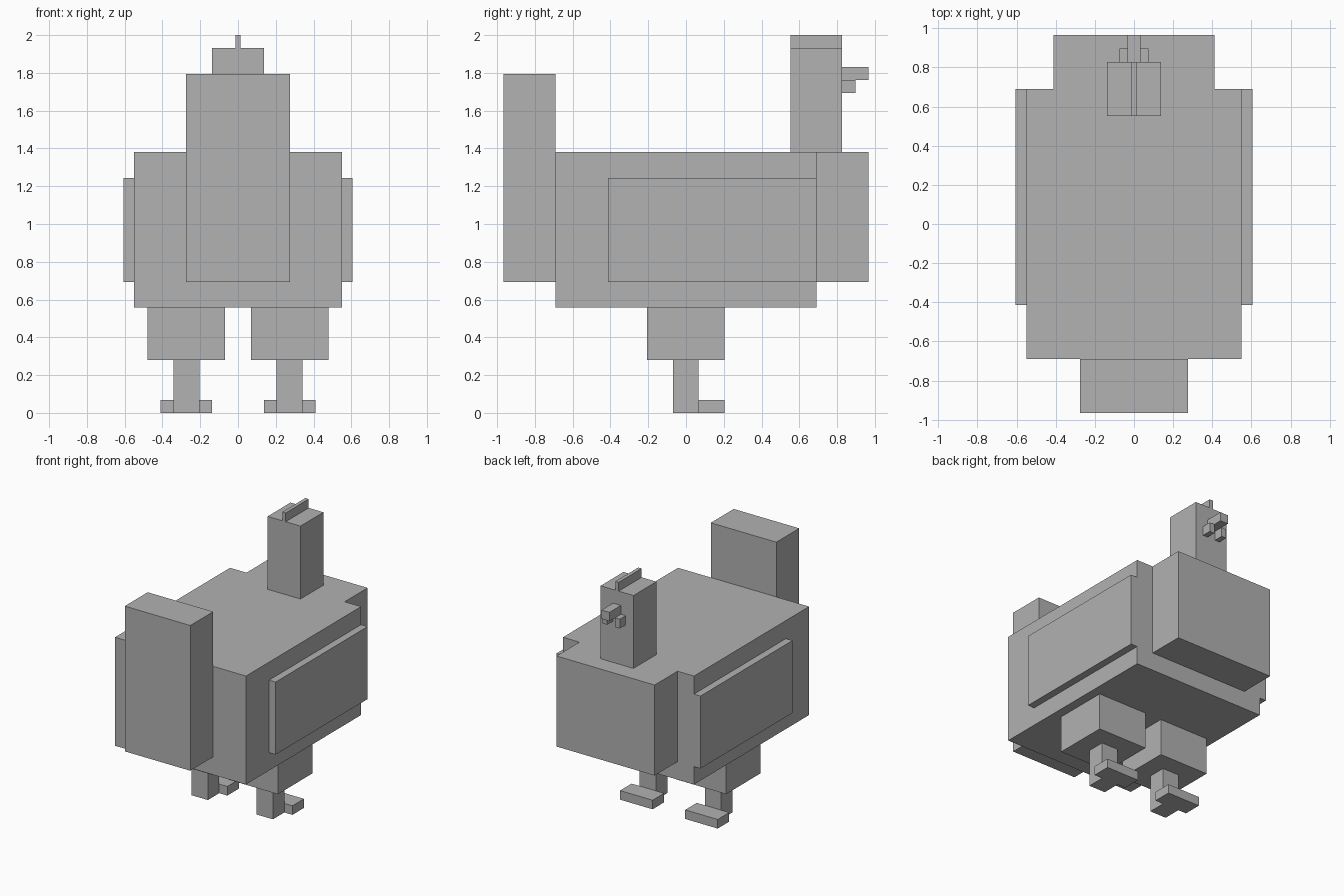
import bpy
import bmesh

if "Cube" in bpy.data.objects:
    bpy.data.objects.remove(bpy.data.objects["Cube"])

grey = bpy.data.materials.new("plain_grey")
grey.diffuse_color = (0.445, 0.445, 0.445, 1)
grey.use_nodes = True
grey.node_tree.nodes["Principled BSDF"].inputs["Base Color"].default_value = grey.diffuse_color


def box(name, x, y, z):
    """Flat-faced block from (min, max) ranges on each axis."""
    bm = bmesh.new()
    bmesh.ops.create_cube(bm, size=1)
    for v in bm.verts:
        v.co = [r[0] if c < 0 else r[1] for c, r in zip(v.co, (x, y, z))]
    mesh = bpy.data.meshes.new(name)
    bm.to_mesh(mesh)
    bm.free()
    mesh.materials.append(grey)
    obj = bpy.data.objects.new(name, mesh)
    bpy.context.collection.objects.link(obj)


def pair(name, x, y, z):
    """The same block on the right and mirrored on the left."""
    box("right_" + name, x, y, z)
    box("left_" + name, (-x[1], -x[0]), y, z)


# Trunk
box("body", (-0.55, 0.55), (-0.69, 0.69), (0.557, 1.38))
box("chest", (-0.412, 0.412), (0.69, 0.965), (0.693, 1.38))
box("tail", (-0.275, 0.275), (-0.965, -0.69), (0.693, 1.795))
pair("wing", (0.55, 0.605), (-0.413, 0.69), (0.693, 1.243))

# Head
box("head", (-0.138, 0.138), (0.552, 0.827), (1.38, 1.933))
box("comb", (-0.014, 0.014), (0.552, 0.827), (1.933, 2.0))
box("beak", (-0.033, 0.033), (0.827, 0.965), (1.763, 1.83))
pair("wattle", (0.033, 0.073), (0.827, 0.898), (1.693, 1.763))

# Legs
pair("thigh", (0.069, 0.48), (-0.207, 0.205), (0.28, 0.557))
pair("shank", (0.205, 0.342), (-0.069, 0.067), (0.0, 0.28))
pair("foot", (0.137, 0.41), (0.067, 0.205), (0.0, 0.069))
